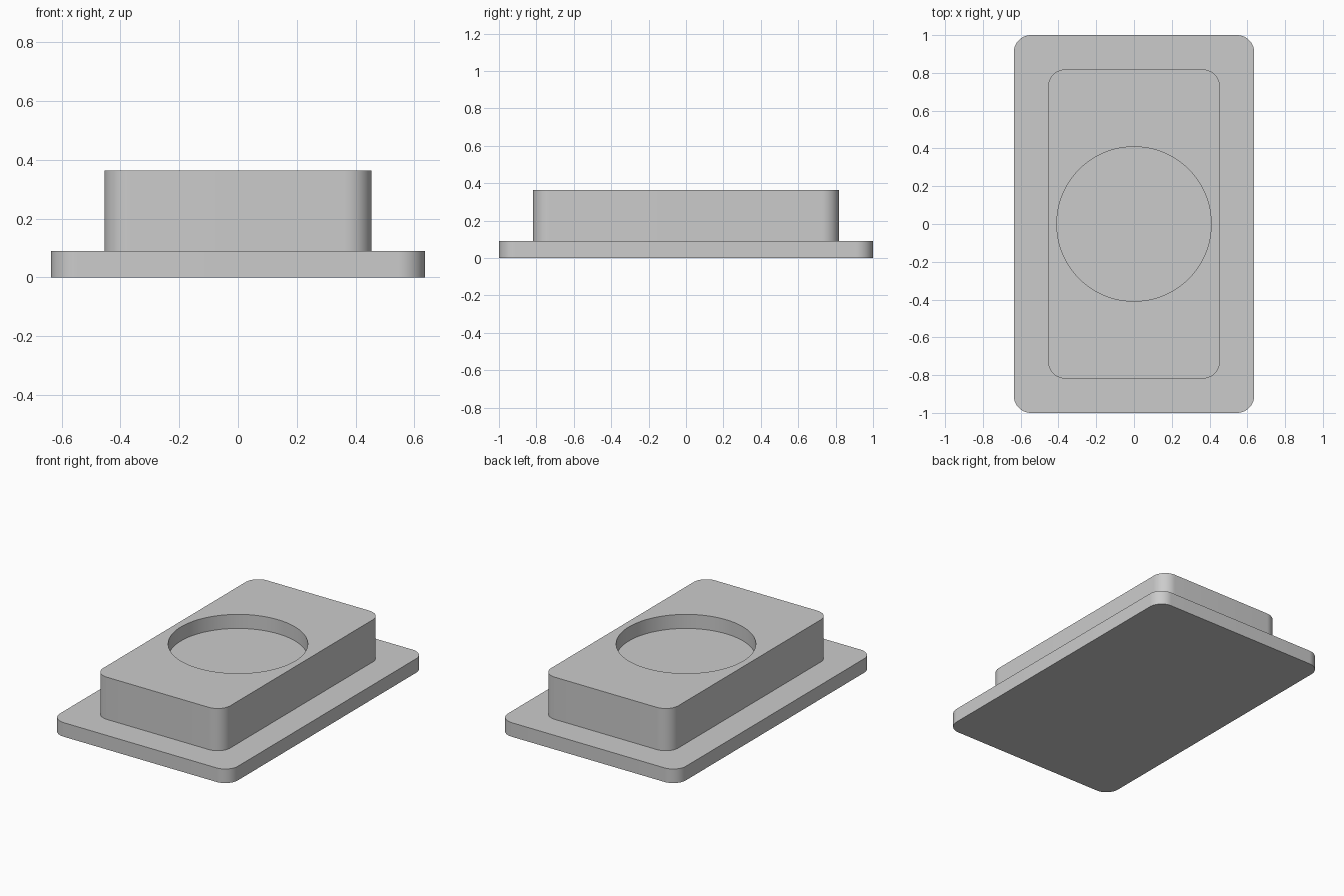
import bpy
import bmesh
from math import cos, sin, pi, radians

cube = bpy.data.objects.get("Cube")
if cube:
    bpy.data.objects.remove(cube, do_unlink=True)

U = 1 / 11      # design module: plate thickness, corner radius and recess depth
STEPS = 16      # points per quarter of every outline


def rounded_rect(half_x, half_y, radius, z):
    """Counter-clockwise rounded rectangle outline."""
    points = []
    for q, (sx, sy) in enumerate([(1, 1), (-1, 1), (-1, -1), (1, -1)]):
        for i in range(STEPS):
            a = (q + i / (STEPS - 1)) * pi / 2
            points.append((sx * (half_x - radius) + radius * cos(a),
                           sy * (half_y - radius) + radius * sin(a), z))
    return points


def circle(radius, z):
    """Counter-clockwise circle outline with the same point count."""
    angles = [(i + 0.5) / STEPS * pi / 2 for i in range(4 * STEPS)]
    return [(radius * cos(a), radius * sin(a), z) for a in angles]


grey = bpy.data.materials.new("light_grey")
grey.use_nodes = True
colour = (0.6, 0.6, 0.6, 1)
grey.diffuse_color = colour
grey.node_tree.nodes["Principled BSDF"].inputs["Base Color"].default_value = colour

# Outlines from the underside, over the plate and block, down into the recess
outlines = [
    rounded_rect(7 * U, 11 * U, U, 0),
    rounded_rect(7 * U, 11 * U, U, U),
    rounded_rect(5 * U, 9 * U, U, U),
    rounded_rect(5 * U, 9 * U, U, 4 * U),
    circle(4.5 * U, 4 * U),
    circle(4.5 * U, 3 * U),
]

bm = bmesh.new()
loops = [[bm.verts.new(p) for p in outline] for outline in outlines]
for lower, upper in zip(loops, loops[1:]):
    for i in range(len(lower)):
        j = (i + 1) % len(lower)
        bm.faces.new((lower[i], lower[j], upper[j], upper[i]))
bm.faces.new(loops[0][::-1])    # underside
bm.faces.new(loops[-1])         # recess floor

mesh = bpy.data.meshes.new("stepped_block")
bm.to_mesh(mesh)
bm.free()
mesh.materials.append(grey)
block = bpy.data.objects.new("stepped_block_with_round_recess", mesh)
bpy.context.collection.objects.link(block)

# Smooth corners and recess wall, crisp rims
bpy.ops.object.select_all(action="DESELECT")
block.select_set(True)
bpy.context.view_layer.objects.active = block
bpy.ops.object.shade_smooth_by_angle(angle=radians(30))
